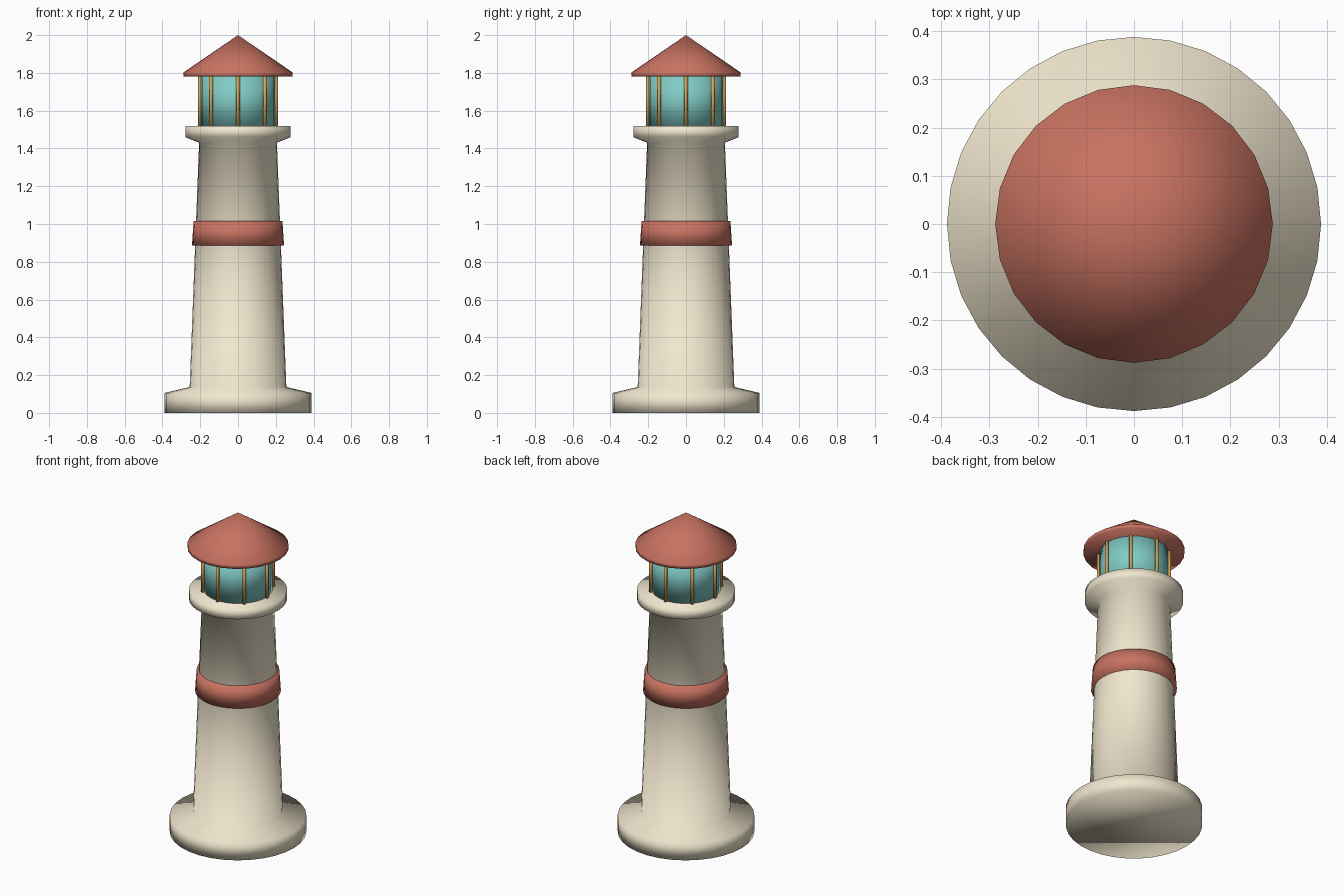
import bpy, bmesh
from math import sin, cos, tau

if "Cube" in bpy.data.objects:
    bpy.data.objects.remove(bpy.data.objects["Cube"])


def material(name, rgb):
    m = bpy.data.materials.new(name)
    m.diffuse_color = (*rgb, 1)
    m.use_nodes = True
    m.node_tree.nodes["Principled BSDF"].inputs["Base Color"].default_value = m.diffuse_color
    return m


CREAM = material("cream", (0.88, 0.80, 0.62))
RED = material("red", (0.58, 0.17, 0.12))
TEAL = material("teal_glass", (0.22, 0.60, 0.56))
GOLD = material("gold", (0.60, 0.37, 0.10))


def lathe(name, profile, sides, mat, centre=(0, 0)):
    """Spin (radius, z) points around the vertical axis; radius 0 makes a tip."""
    bm = bmesh.new()
    rings = []
    for r, z in profile:
        n = sides if r > 0 else 1
        rings.append([bm.verts.new((r * cos(tau * i / sides), r * sin(tau * i / sides), z))
                      for i in range(n)])
    for a, b in zip(rings, rings[1:]):
        for i in range(sides):
            j = (i + 1) % sides
            bm.faces.new((a[i], a[j], b[0]) if len(b) == 1 else (a[i], a[j], b[j], b[i]))
    # flat caps
    bm.faces.new(rings[0][::-1])
    if len(rings[-1]) > 1:
        bm.faces.new(rings[-1])
    for f in bm.faces:
        f.smooth = True
    mesh = bpy.data.meshes.new(name)
    bm.to_mesh(mesh)
    bm.free()
    mesh.materials.append(mat)
    ob = bpy.data.objects.new(name, mesh)
    ob.location = (*centre, 0)
    bpy.context.collection.objects.link(ob)
    return ob


# Tower with plinth and gallery in one profile
lathe("tower", [(0.388, 0), (0.388, 0.106), (0.256, 0.137), (0.206, 1.43),
                (0.279, 1.46), (0.279, 1.52)], 32, CREAM)

# Painted band around the tower
lathe("band", [(0.244, 0.885), (0.235, 1.017)], 32, RED)

# Lantern room glass and its eight bars
lathe("lantern_glass", [(0.196, 1.515), (0.196, 1.785)], 24, TEAL)
for k in range(8):
    a = tau * k / 8
    lathe(f"lantern_bar_{k + 1}", [(0.01, 1.515), (0.01, 1.785)], 8, GOLD,
          (0.202 * cos(a), 0.202 * sin(a)))

# Conical roof with a thin rim
lathe("roof", [(0.288, 1.78), (0.288, 1.803), (0, 2.0)], 24, RED)
